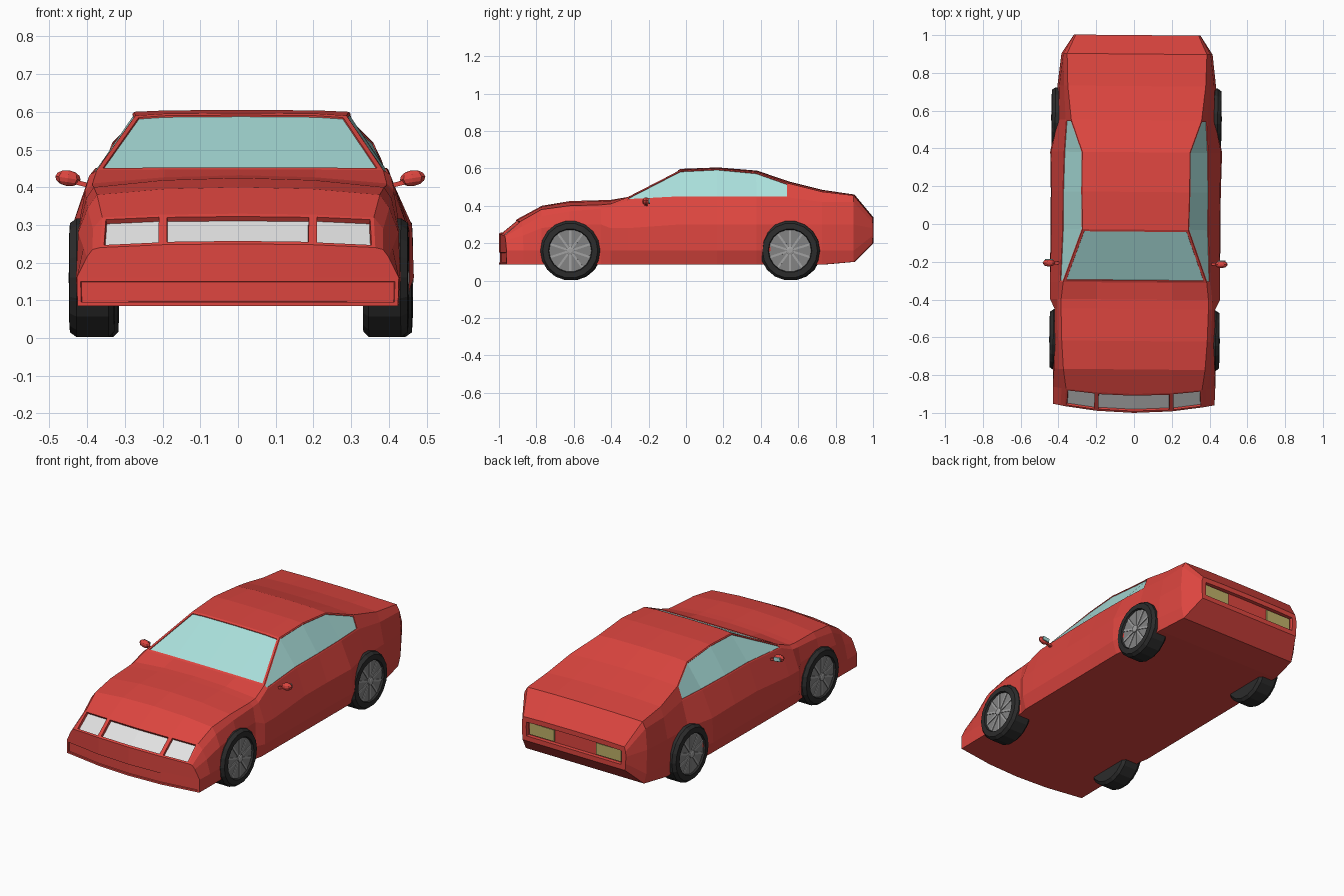
import bpy, bmesh
from math import pi, cos, sin
from mathutils import Matrix, Vector

cube = bpy.data.objects.get("Cube")
if cube:
    bpy.data.objects.remove(cube, do_unlink=True)


def material(name, *rgb):
    m = bpy.data.materials.new(name)
    m.use_nodes = True
    m.diffuse_color = (*rgb, 1)
    m.node_tree.nodes["Principled BSDF"].inputs["Base Color"].default_value = (*rgb, 1)
    return m


paint = material("red paint", .72, .06, .05)
glass = material("pale blue glass", .40, .74, .71)
lamp = material("lamp white", .76, .76, .76)
tail = material("amber tail light", .52, .44, .14)
rubber = material("black rubber", .025, .025, .025)
rim_grey = material("rim grey", .23, .23, .23)
spoke_grey = material("spoke grey", .36, .36, .36)

# The whole car sits turned very slightly about the vertical axis
STANCE = Matrix.Translation((.008, 0, 0)) @ Matrix.Rotation(-.009, 4, "Z")


def finish(bm, name, *mats):
    bmesh.ops.recalc_face_normals(bm, faces=bm.faces)
    bm.transform(STANCE)
    mesh = bpy.data.meshes.new(name)
    bm.to_mesh(mesh)
    bm.free()
    for m in mats:
        mesh.materials.append(m)
    ob = bpy.data.objects.new(name, mesh)
    bpy.context.collection.objects.link(ob)
    return ob


def box(bm, size, matrix, index=0):
    verts = bmesh.ops.create_cube(bm, size=1, matrix=matrix @ Matrix.Diagonal((*size, 1)))["verts"]
    for f in {f for v in verts for f in v.link_faces}:
        f.material_index = index


# Body stations: y, sill x, side x, waist x z, shoulder x z, top edge x z, centre z
STATIONS = [
    (-.955, .425, .427, .40, .215, .385, .235, .365, .24, .25),
    (-.865, .425, .43, .41, .24, .385, .29, .36, .32, .33),
    (-.77, .425, .43, .425, .28, .40, .345, .375, .38, .40),
    (-.62, .42, .425, .425, .3, .405, .37, .385, .40, .425),
    (-.45, .42, .425, .425, .3, .41, .385, .39, .405, .43),
    (-.40, .43, .45, .45, .28, .41, .39, .39, .41, .432),
    (-.31, .43, .45, .45, .28, .40, .43, .38, .445, .447),
    (-.03, .43, .45, .445, .3, .39, .445, .28, .59, .597),
    (.17, .43, .45, .445, .3, .39, .445, .285, .6, .605),
    (.38, .43, .455, .45, .3, .385, .445, .285, .58, .588),
    (.55, .40, .42, .415, .3, .375, .445, .345, .52, .53),
    (.73, .41, .42, .41, .3, .385, .42, .365, .475, .485),
    (.9, .38, .395, .40, .3, .39, .42, .37, .455, .46),
    (1, .33, .333, .335, .28, .333, .31, .325, .335, .34),
]
SPLIT = .2  # column between the grille and the headlights


def bowed(x, y, z):
    bow = .045 if y < -.9 else .035 if y < -.8 else 0
    return (x, y - bow * (1 - (x / .43) ** 2), z)


def make_body():
    bm = bmesh.new()
    part = bm.faces.layers.int.new("part")
    rings = []
    for y, xb, xc, xd, zd, xe, ze, xf, zf, zh in STATIONS:
        zb = .2 if y > .95 else .1 if y > .85 else .085
        zc = .24 if y > .95 else .16
        half = [(0, zb), (SPLIT, zb), (xb, zb), (xc, zc), (xd, zd), (xe, ze),
                (xf, zf), (SPLIT, zf + .75 * (zh - zf)), (0, zh)]
        rings.append([bm.verts.new(bowed(x, y, z)) for x, z in half])

    # Part tags: 1 side window, 2 windscreen, 3 headlight, 4 grille, 5 bumper, 6 tail
    def face(verts, tag=0):
        bm.faces.new(verts)[part] = tag

    for s, (a, b) in enumerate(zip(rings, rings[1:])):
        for k in range(8):
            tag = 0
            if 6 <= s <= 9 and k == 5:
                tag = 1
            elif s == 6 and k > 5:
                tag = 2
            elif s == 0 and k > 5:
                tag = k - 3
            face((a[k], a[k + 1], b[k + 1], b[k]), tag)

    # Nose and tail ends
    a = rings[0]
    p0, p1 = [bm.verts.new(bowed(x, -.955, .16)) for x in (0, SPLIT)]
    face((a[0], a[1], p1, p0), 5)
    face((a[1], a[2], a[3], p1), 5)
    face((p0, p1, a[7], a[8]))
    face((p1, *a[3:8]))
    a = rings[-1]
    face((a[0], a[1], a[7], a[8]), 6)
    face(a[1:8], 6)

    # Mirror the half, then weld the centre line
    copy = bmesh.ops.duplicate(bm, geom=bm.verts[:] + bm.edges[:] + bm.faces[:])["geom"]
    for v in copy:
        if isinstance(v, bmesh.types.BMVert):
            v.co.x *= -1
    bmesh.ops.remove_doubles(bm, verts=bm.verts, dist=.0005)
    bmesh.ops.recalc_face_normals(bm, faces=bm.faces)

    # Recess each tagged panel and colour it
    recess = {1: (.007, -.004, 1), 2: (.012, -.004, 1), 3: (.01, -.014, 2),
              4: (.012, -.014, 2), 5: (.01, -.006, 0), 6: (.028, -.02, 0)}
    for tag, (width, depth, index) in recess.items():
        panel = [f for f in bm.faces if f[part] == tag]
        rims = bmesh.ops.inset_region(bm, faces=panel, thickness=width, use_even_offset=True)["faces"]
        for f in rims:
            f[part] = 0
            f.material_index = 0
        walls = bmesh.ops.inset_region(bm, faces=panel, thickness=.0015, depth=depth)["faces"]
        for f in walls:
            f[part] = 0
            f.material_index = 0
        for f in panel:
            f.material_index = index
    return finish(bm, "body", paint, glass, lamp)


def lathe(bm, profile, sides, index):
    """Spin (radius, x) points around the x axis."""
    rings = [[bm.verts.new((x, r * cos(2 * pi * i / sides), r * sin(2 * pi * i / sides)))
              for i in range(sides)] for r, x in profile]
    for a, b in zip(rings, rings[1:]):
        for i in range(sides):
            j = (i + 1) % sides
            bm.faces.new((a[i], a[j], b[j], b[i])).material_index = index
    for end in (rings[0], rings[-1]):
        bm.faces.new(end).material_index = index


def make_wheel(name, side, y):
    bm = bmesh.new()
    # Tyre, rim disc, hub and spokes
    lathe(bm, [(.145, .33), (.16, .345), (.16, .43), (.147, .448), (.117, .45), (.112, .436)], 18, 0)
    lathe(bm, [(.113, .43), (.113, .439), (.1, .439)], 18, 1)
    lathe(bm, [(.022, .43), (.022, .449), (.012, .452)], 10, 2)
    for i in range(10):
        turn = Matrix.Rotation(2 * pi * i / 10, 4, "X")
        box(bm, (.01, .011, .1), turn @ Matrix.Translation((.438, 0, .06)), 2)
    bm.transform(Matrix.Translation((0, y, .16)) @ Matrix.Diagonal((side, 1, 1, 1)))
    finish(bm, name, rubber, rim_grey, spoke_grey)


def make_mirror(name, side):
    bm = bmesh.new()
    # Rounded housing, stalk and rear-facing glass
    pose = Matrix.Translation((.457, -.21, .424)) @ Matrix.Rotation(-.15, 4, "Y")
    bmesh.ops.create_uvsphere(bm, u_segments=8, v_segments=6, radius=1,
                              matrix=pose @ Matrix.Diagonal((.034, .02, .021, 1)))
    box(bm, (.06, .014, .012), Matrix.Translation((.415, -.21, .408)) @ Matrix.Rotation(-.25, 4, "Y"))
    box(bm, (.04, .006, .022), pose @ Matrix.Translation((0, .018, 0)), 1)
    bm.transform(Matrix.Diagonal((side, 1, 1, 1)))
    finish(bm, name, paint, glass)


def make_tail_light(name, side):
    bm = bmesh.new()
    box(bm, (.16, .008, .066), Matrix.Translation((side * .215, .984, .269)))
    finish(bm, name, tail)


make_body()
for label, side in (("left", 1), ("right", -1)):
    make_wheel("front_wheel_" + label, side, -.615)
    make_wheel("rear_wheel_" + label, side, .56)
    make_mirror("door_mirror_" + label, side)
    make_tail_light("tail_light_" + label, side)
